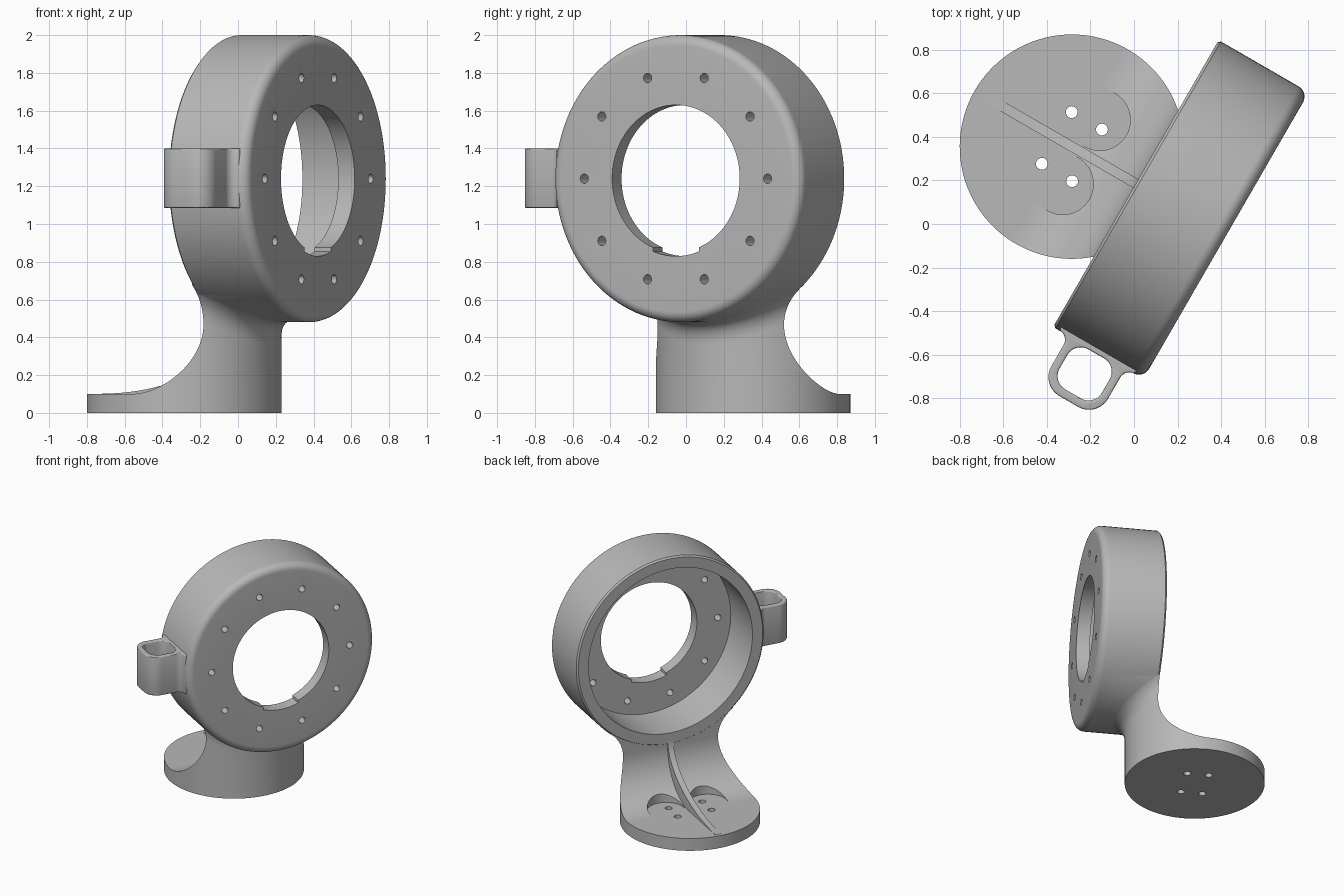
import bpy, bmesh
from math import sin, cos, pi, sqrt, radians, asin, acos
from mathutils import Matrix

cube = bpy.data.objects.get("Cube")
if cube:
    bpy.data.objects.remove(cube, do_unlink=True)

grey = bpy.data.materials.new("plain grey")
grey.use_nodes = True
colour = (0.48, 0.48, 0.48, 1)
grey.diffuse_color = colour
grey.node_tree.nodes["Principled BSDF"].inputs["Base Color"].default_value = colour

# Working frame: X along the ring axis, Y sideways, base disc centred on the origin
BASE_R, DISC_H = 0.515, 0.10
RING_Z, RING_R, BORE_R, HOLE_R = 1.24, 0.76, 0.665, 0.39
BACK, FLOOR, FRONT = 0.339, 0.717, 0.817


def finish(name, bm):
    bmesh.ops.recalc_face_normals(bm, faces=bm.faces)
    mesh = bpy.data.meshes.new(name)
    bm.to_mesh(mesh)
    bm.free()
    mesh.materials.append(grey)
    obj = bpy.data.objects.new(name, mesh)
    bpy.context.collection.objects.link(obj)
    return obj


def skin(name, rows, capped):
    """Join closed rows of points; cap the ends or join last row to first."""
    bm = bmesh.new()
    loops = [[bm.verts.new(p) for p in row] for row in rows]
    n = len(loops[0])
    pairs = list(zip(loops, loops[1:])) + ([] if capped else [(loops[-1], loops[0])])
    for a, b in pairs:
        for i in range(n):
            j = (i + 1) % n
            bm.faces.new((a[i], a[j], b[j], b[i]))
    if capped:
        bm.faces.new(loops[0])
        bm.faces.new(loops[-1])
    return finish(name, bm)


def prism(name, pts, axis, lo, hi):
    """Extrude a flat outline along the given axis."""
    place = {"X": lambda u, v, w: (w, u, v),
             "Y": lambda u, v, w: (u, w, v),
             "Z": lambda u, v, w: (u, v, w)}[axis]
    return skin(name, [[place(u, v, w) for u, v in pts] for w in (lo, hi)], True)


def arc(cx, cy, r, start, end, n=10):
    angles = [radians(start + (end - start) * i / n) for i in range(n + 1)]
    return [(cx + r * cos(a), cy + r * sin(a)) for a in angles]


def circle(cx, cy, r, n=24):
    return arc(cx, cy, r, 0, 360, n)[:-1]


def activate(obj):
    bpy.ops.object.select_all(action='DESELECT')
    obj.select_set(True)
    bpy.context.view_layer.objects.active = obj


def combine(target, other, operation):
    mod = target.modifiers.new("combine", 'BOOLEAN')
    mod.operation, mod.solver, mod.object = operation, 'EXACT', other
    activate(target)
    bpy.ops.object.modifier_apply(modifier=mod.name)
    bpy.data.objects.remove(other, do_unlink=True)


def cut(target, *args):
    combine(target, prism("cutter", *args), 'DIFFERENCE')


# Pedestal: round column flaring into the underside of the ring
edge = acos(BACK / BASE_R)
FLARE = 0.12


def under_ring(y):
    return RING_Z - sqrt(RING_R ** 2 - y * y)


def column(phi):
    x, y = BASE_R * cos(phi), BASE_R * sin(phi)
    f = min(abs(phi) / edge, 1)
    turn = (abs(phi) + (pi / 2 - edge) * f ** 3) if f < 1 else pi / 2
    dx, dy = cos(turn) * FLARE, sin(turn) * FLARE * (1 if phi >= 0 else -1)
    h, top = under_ring(y), under_ring(y + dy) + 0.004
    pts = [(x, y, 0)]
    for k in range(13):
        t = k / 12
        pts.append((x + dx * t * t, y + dy * t * t,
                    (1 - t) ** 2 * (h - FLARE) + 2 * t * (1 - t) * h + t * t * top))
    return pts + [(x + dx, y + dy, 0.9)]


near = [edge * i / 32 for i in range(-32, 33)]
far = [edge + (2 * pi - 2 * edge) * i / 80 for i in range(1, 80)]
columns = [column(p if p <= pi else p - 2 * pi) for p in near + far]
pedestal = skin("pedestal", list(zip(*columns)), True)

# Concave scoop in the rear of the column, leaving the thin disc
scoop = [(-0.8, DISC_H)] + arc(-0.029, 0.47, 0.37, -90, 0, 32)
scoop += [(0.341, 1.3), (-0.8, 1.3)]
cut(pedestal, scoop, "Y", -0.9, 0.9)
cut(pedestal, circle(0, RING_Z, 0.70, 96), "X", 0.2, 0.9)

# Screw pockets and base screw holes on both sides of the rib
for side in (-1, 1):
    pocket = arc(0.05, side * 0.17, 0.14, -90, 90, 24) + [(-0.3, side * 0.17 + 0.14), (-0.3, side * 0.17 - 0.14)]
    cut(pedestal, pocket, "Z", DISC_H, 0.45)
    for x in (-0.08, 0.08):
        cut(pedestal, circle(x, side * 0.137, 0.027), "Z", -0.1, 0.3)

# Curved stiffening rib
curve = [(-0.49 + 0.83 * sin(a), DISC_H + 0.42 * (1 - cos(a)) + 0.002)
         for a in (pi / 2 * i / 28 for i in range(29))]
rib = prism("rib", curve + [(0.42, 0.52), (0.42, 0.05), (-0.49, 0.05)], "Y", -0.023, 0.023)
combine(pedestal, rib, 'UNION')

# Ring: cup with a rounded front edge and a central opening
profile = [(BACK, BORE_R), (BACK, RING_R - 0.012), (BACK + 0.012, RING_R)]
profile += arc(FRONT - 0.055, RING_R - 0.055, 0.055, 90, 0, 8)
profile += [(FRONT, HOLE_R), (FLOOR, HOLE_R), (FLOOR, BORE_R)]
turns = [2 * pi * i / 128 for i in range(128)]
ring = skin("ring", [[(x, r * cos(a), RING_Z + r * sin(a)) for x, r in profile] for a in turns], False)

# Front screw holes
for i in range(10):
    a = 2 * pi * i / 10
    cut(ring, circle(0.56 * cos(a), RING_Z + 0.56 * sin(a), 0.025, 20), "X", 0.68, 0.9)

# Shallow notch at the bottom of the opening
half = asin(0.14 / 0.41) * 180 / pi
notch = arc(0, RING_Z, 0.41, -90 - half, -90 + half, 14) + [(0.14, RING_Z - 0.3), (-0.14, RING_Z - 0.3)]
cut(ring, notch, "X", 0.68, 0.9)

# Side cable loop with flared roots
outline = [(0.772, -0.70)] + arc(0.772, -0.808, 0.05, 90, 180)
outline += arc(0.622, -0.92, 0.10, 0, -90) + arc(0.522, -0.92, 0.10, -90, -180)
outline += arc(0.372, -0.808, 0.05, 0, 90) + [(0.372, -0.70)]
loop = prism("cable_loop", outline, "Z", 1.085, 1.40)
opening = []
for cx, cy, start in ((0.614, -0.838, 0), (0.53, -0.838, 90), (0.53, -0.91, 180), (0.614, -0.91, 270)):
    opening += arc(cx, cy, 0.07, start, start + 90)
cut(loop, opening, "Z", 0.9, 1.6)
bevel = loop.modifiers.new("soft edges", 'BEVEL')
bevel.width, bevel.segments = 0.014, 3
bevel.limit_method, bevel.angle_limit = 'ANGLE', radians(60)
activate(loop)
bpy.ops.object.modifier_apply(modifier=bevel.name)

# Join into one casting, turn it and shade it
combine(ring, pedestal, 'UNION')
combine(ring, loop, 'UNION')
ring.name = "ring_bracket"
ring.data.transform(Matrix.Translation((-0.285, 0.355, 0)) @ Matrix.Rotation(radians(-30), 4, 'Z'))
activate(ring)
bpy.ops.object.shade_smooth_by_angle(angle=radians(30))
